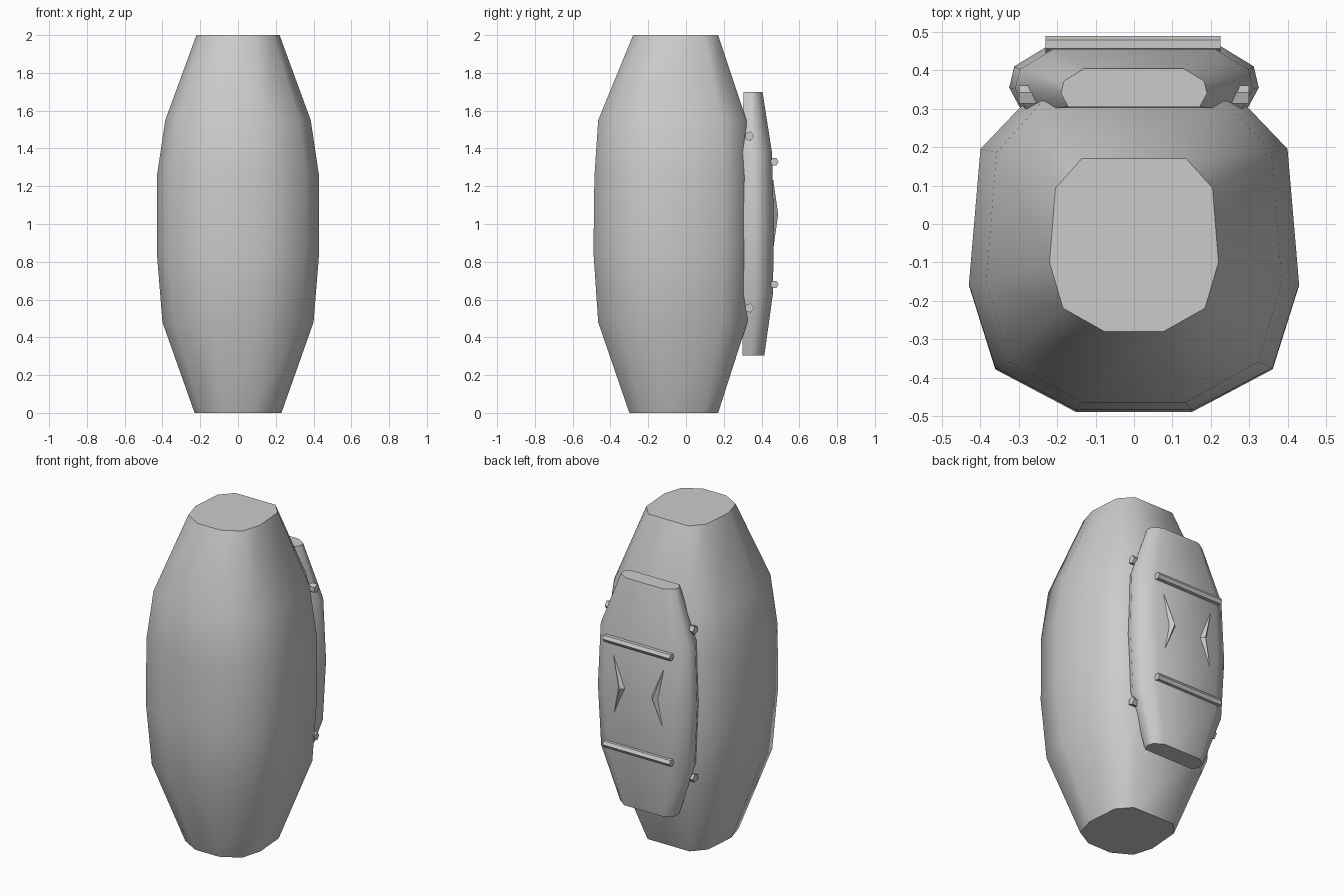
import bpy, bmesh, math
from mathutils import Matrix

if "Cube" in bpy.data.objects:
    bpy.data.objects.remove(bpy.data.objects["Cube"])


def finish(name, bm, angle):
    bmesh.ops.recalc_face_normals(bm, faces=bm.faces)
    me = bpy.data.meshes.new(name)
    bm.to_mesh(me)
    bm.free()
    ob = bpy.data.objects.new(name, me)
    bpy.context.collection.objects.link(ob)
    bpy.ops.object.select_all(action='DESELECT')
    ob.select_set(True)
    bpy.context.view_layer.objects.active = ob
    bpy.ops.object.shade_smooth_by_angle(angle=math.radians(angle))
    return ob


def loft(name, half, rings, angle):
    """Stack a mirrored unit outline; each ring is z, half width, y min, y max."""
    outline = half + [(-x, y) for x, y in reversed(half)]
    bm = bmesh.new()
    loops = []
    for z, hx, y0, y1 in rings:
        c, h = (y0 + y1) / 2, (y1 - y0) / 2
        loops.append([bm.verts.new((u * hx, c + v * h, z)) for u, v in outline])
    n = len(outline)
    for a, b in zip(loops, loops[1:]):
        for i in range(n):
            j = (i + 1) % n
            bm.faces.new((a[i], a[j], b[j], b[i]))
    bm.faces.new(loops[0])
    bm.faces.new(loops[-1])
    return finish(name, bm, angle)


def rod(name, x0, x1, y, z, r0, r1, sides):
    """Low-sided rod along x."""
    bm = bmesh.new()
    m = Matrix.Translation(((x0 + x1) / 2, y, z)) @ Matrix.Rotation(math.pi / 2, 4, 'Y')
    bmesh.ops.create_cone(bm, cap_ends=True, segments=sides, radius1=r0, radius2=r1,
                          depth=abs(x1 - x0), matrix=m)
    return finish(name, bm, 50)


# main barrel-shaped body
loft("body", [(0.35, -1), (0.84, -0.73), (1, -0.2), (0.93, 0.66), (0.62, 1)],
     [(0, .23, -.30, .17), (.48, .40, -.465, .325), (.85, .43, -.49, .335),
      (1.25, .43, -.485, .335), (1.55, .385, -.465, .32), (2, .22, -.28, .17)], 60)

# raised back panel
loft("back_panel", [(0.9, -1), (1, -0.3), (0.96, 0.35), (0.68, 1)],
     [(.305, .19, .30, .415), (.63, .305, .295, .46), (1.0, .325, .295, .466),
      (1.38, .31, .295, .455), (1.70, .19, .305, .405)], 60)

# two crossbars on the panel
for label, z in (("upper", 1.33), ("lower", 0.68)):
    rod(label + "_crossbar", -.23, .225, .468, z, .022, .022, 6)

# ridged chevrons pointing to the centre, and edge pegs
for label, s in (("right", 1), ("left", -1)):
    bm = bmesh.new()
    top, inner, bottom, outer, ridge = [bm.verts.new((s * x, y, z)) for x, y, z in (
        (.172, .461, 1.24), (.09, .463, 1.05), (.172, .461, .86),
        (.135, .463, 1.05), (.112, .488, 1.05))]
    for a, b in ((top, inner), (inner, bottom), (bottom, outer), (outer, top)):
        bm.faces.new((a, b, ridge))
    bm.faces.new((top, inner, outer))
    bm.faces.new((inner, bottom, outer))
    finish(label + "_chevron", bm, 20)
    for part, z in (("upper", 1.465), ("lower", 0.555)):
        rod(f"{label}_{part}_peg", s * .22, s * .30, .335, z, .026, .026, 5)
